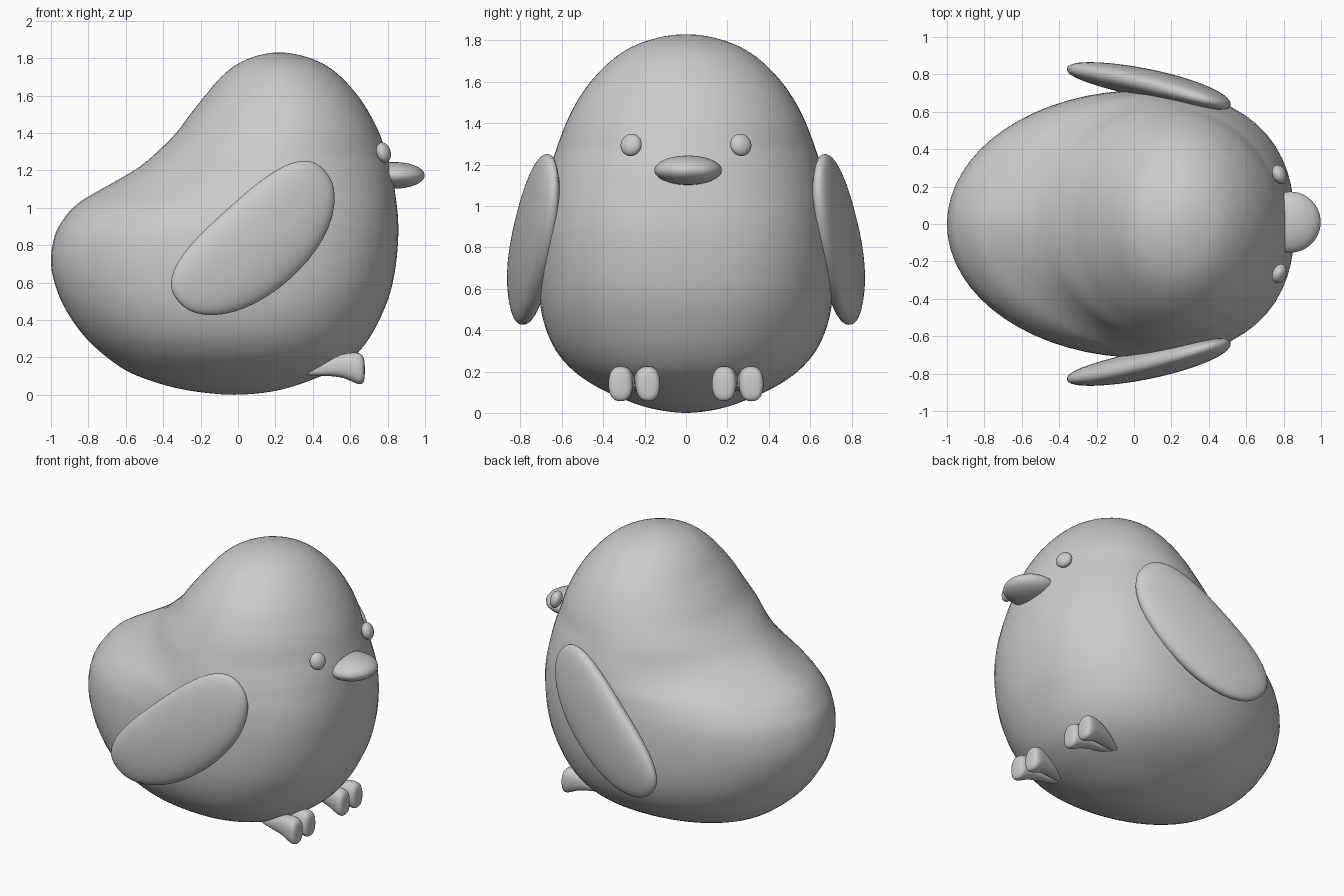
import bpy, bmesh, math
from mathutils import Vector, Matrix

if "Cube" in bpy.data.objects:
    bpy.data.objects.remove(bpy.data.objects["Cube"])


def finish(name, bm, mirror=False, subsurf=0):
    bmesh.ops.recalc_face_normals(bm, faces=bm.faces)
    for f in bm.faces:
        f.smooth = True
    mesh = bpy.data.meshes.new(name)
    bm.to_mesh(mesh)
    bm.free()
    ob = bpy.data.objects.new(name, mesh)
    bpy.context.collection.objects.link(ob)
    if mirror:
        m = ob.modifiers.new("Mirror", 'MIRROR')
        m.use_axis = (False, True, False)
        m.use_mirror_merge = False
    if subsurf:
        s = ob.modifiers.new("Smooth", 'SUBSURF')
        s.levels = s.render_levels = subsurf
    return ob


def loft(bm, rings, start, end):
    """Skin closed rings of points and close both ends on a pole."""
    loops = [[bm.verts.new(p) for p in r] for r in rings]
    n = len(loops[0])
    for a, b in zip(loops, loops[1:]):
        for i in range(n):
            j = (i + 1) % n
            bm.faces.new((a[i], a[j], b[j], b[i]))
    for pole, loop in ((start, loops[0]), (end, loops[-1])):
        v = bm.verts.new(pole)
        for i in range(n):
            bm.faces.new((v, loop[i], loop[(i + 1) % n]))


def sphere(segments=48, rings=32):
    bm = bmesh.new()
    bmesh.ops.create_uvsphere(bm, u_segments=segments, v_segments=rings, radius=1)
    return bm


def catmull(p0, p1, p2, p3, t):
    return [0.5 * (2 * b + (c - a) * t + (2 * a - 5 * b + 4 * c - d) * t * t
                   + (3 * b - a - 3 * c + d) * t ** 3)
            for a, b, c, d in zip(p0, p1, p2, p3)]


# Body: height, back x, front x, half width
BODY = [
    (0.0, -.02, -.02, 0), (.01, -.17, .13, .11), (.03, -.30, .24, .20),
    (.06, -.42, .34, .285), (.12, -.58, .49, .42), (.20, -.70, .615, .54),
    (.30, -.81, .70, .628), (.42, -.90, .765, .682), (.55, -.965, .815, .708),
    (.70, -1.0, .845, .715), (.85, -.98, .857, .71), (.95, -.925, .855, .70),
    (1.02, -.86, .848, .692), (1.08, -.765, .84, .68), (1.15, -.64, .83, .665),
    (1.22, -.525, .815, .645), (1.30, -.43, .79, .618), (1.40, -.33, .755, .58),
    (1.50, -.255, .705, .53), (1.60, -.175, .64, .462), (1.70, -.09, .55, .365),
    (1.77, 0, .455, .26), (1.815, .11, .335, .13), (1.83, .22, .22, 0)]


def body_ring(z, back, front, w, n=64):
    """Egg-shaped outline: fuller at the front, rounded off where the back dips."""
    semi = (front - back) / 2
    extra = max(semi - w, 0)
    cx = (front + back) / 2 + 0.6 * extra
    rear = 2 - .4 * math.exp(-((z - 1.12) / .16) ** 2)
    pts = []
    for i in range(n):
        a = 2 * math.pi * i / n
        c, s = math.cos(a), math.sin(a)
        p = 2 + 1.9 * extra if c > 0 else rear
        k = (abs(c) ** p + abs(s) ** p) ** (-1 / p)
        pts.append((cx + k * c * (front - cx if c > 0 else cx - back), k * s * w, z))
    return pts


def flipped(r):
    return (r[0], r[2], r[1], -r[3])


rows = [flipped(BODY[1])] + BODY + [flipped(BODY[-2])]
dense = [catmull(*rows[i - 1:i + 3], t / 4)
         for i in range(1, len(rows) - 2) for t in range(4)][1:]
bm = bmesh.new()
loft(bm, [body_ring(*r) for r in dense], (-.02, 0, 0), (.22, 0, 1.83))
finish("body", bm)

# Wings: flat rounded paddles, slightly curved, leaning against the sides
bm = sphere()
tilt = math.radians(42)
for v in bm.verts:
    u, n, d = v.co
    r = math.hypot(u, n)
    if r > 1e-6:
        k = r / (abs(u) ** 2.3 + abs(n) ** 2.3) ** (1 / 2.3)
        u, n = u * k, n * k
    u = u * .525
    n = n * .25 - .045 + .2 * u * u
    d = math.copysign(abs(d) ** .85, d) * .08
    v.co = (.08 + u * math.cos(tilt) - n * math.sin(tilt),
            .748 - .165 * u + .13 * n - .06 * u * u + d,
            .84 + u * math.sin(tilt) + n * math.cos(tilt))
finish("wings", bm, mirror=True)

# Eyes: small flattened beads facing along the head surface
bm = sphere(32, 20)
face = Vector((.9, .36, .27)).to_track_quat('X', 'Z').to_matrix().to_4x4()
bm.transform(Matrix.Translation((.778, .265, 1.295)) @ face
             @ Matrix.Diagonal((.036, .053, .055, 1)))
finish("eyes", bm, mirror=True)

# Beak: wide flat ellipsoid
bm = sphere()
bm.transform(Matrix.Translation((.835, .01, 1.173)) @ Matrix.Diagonal((.163, .163, .071, 1)))
finish("beak", bm)

# Feet: two toes each, spreading from a shared heel
# x, centre z, half height, half width, sideways spread
TOE = [(.36, .117, .012, .018, .008), (.42, .130, .028, .036, .026),
       (.50, .150, .050, .050, .045), (.57, .156, .066, .056, .056),
       (.62, .146, .082, .060, .065), (.658, .137, .086, .060, .067),
       (.676, .132, .064, .044, .067)]


def toe_ring(x, z, h, w, y):
    pts = []
    for i in range(16):
        c, s = math.cos(math.tau * i / 16), math.sin(math.tau * i / 16)
        k = (abs(c) ** 2.7 + abs(s) ** 2.7) ** (-1 / 2.7)
        pts.append((x, y + w * k * c, z + h * k * s))
    return pts


bm = bmesh.new()
for side in (-1, 1):
    loft(bm, [toe_ring(x, z, h, w, .25 + side * off) for x, z, h, w, off in TOE],
         (.335, .25, .112), (.679, .25 + side * .067, .132))
finish("feet", bm, mirror=True, subsurf=2)
